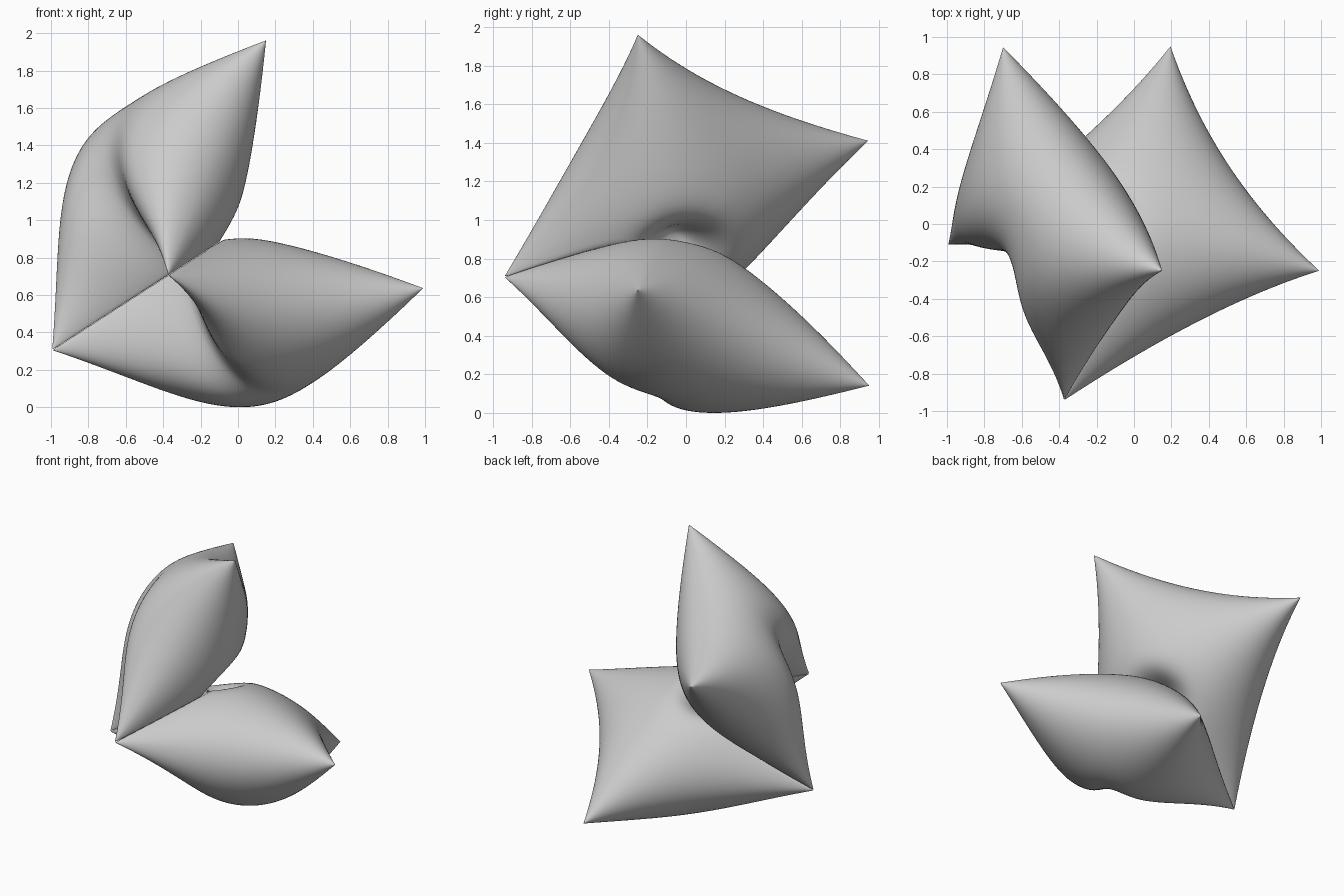
import bpy, bmesh
from math import cos, pi, sin, exp
from mathutils import Vector

if "Cube" in bpy.data.objects:
    bpy.data.objects.remove(bpy.data.objects["Cube"])

N = 64
# Mirror plane between seat and back
PN = Vector((0.645, 0, -1)).normalized()
PP = Vector((0, 0, 0.94))


def mirrored(p):
    return p - 2 * (p - PP).dot(PN) * PN


# Cushion corners: C-D is the folded hinge edge, A-B the free edge
C, D = Vector((-0.37, -0.94, 0.697)), Vector((-0.99, -0.11, 0.298))
FOLD = Vector((-0.28, -0.14, 0.75))          # middle of the hinge, tucked inwards
# Each cushion: A, B, then crease depth, width and falloff, then dimple depth and size
SEAT = (Vector((0.195, 0.95, 0.135)), Vector((0.99, -0.25, 0.63)),
        0.7, 0.11, 3.0, 0.45, 0.018)
BACK = (mirrored(Vector((-0.70, 0.945, 1.405))), mirrored(Vector((0.15, -0.25, 1.955))),
        0.82, 0.18, 1.6, 0.65, 0.03)


def cushion_point(spec, s, t, side):
    A, B, depth, width, fall, dimple, size = spec
    up = (B - C).cross(D - C).normalized()
    up = up if up.z > 0 else -up
    u, v = (1 - cos(pi * s)) / 2, (1 - cos(pi * t)) / 2
    # middle sheet with slightly drawn-in edges
    uu = u + 0.06 * (1 - 2 * u) * 4 * v * (1 - v)
    vv = v - 0.06 * v * 4 * u * (1 - u)
    p = C.lerp(D, uu).lerp(B.lerp(A, uu), vv)
    # hinge edge buckled inwards
    p += (FOLD - (C + D) / 2) * (1 - abs(2 * u - 1) ** 1.3) * (1 - v) ** 2.5
    # inflation, with a crease below the fold and a dimple on the inner face
    h = max(0, sin(pi * s) * sin(pi * t))
    if side < 0:
        h *= 0.445 * (1 - depth * exp(-((u - 0.5) / width) ** 2) * (1 - v) ** fall)
    else:
        h *= 0.43 * (1 - 0.33 * exp(-(v / 0.36) ** 2))
        h *= 1 - dimple * exp(-((u - 0.5) ** 2 + (v - 0.36) ** 2) / size)
    p += up * h * side
    # pressed flat where the two cushions touch
    d = (p - PP).dot(PN)
    if d < 0.001:
        p += PN * (0.001 - d)
    return p


def make_cushion(name, spec, transform, lift):
    bm = bmesh.new()
    sheets = {}
    for side in (1, -1):
        for i in range(N + 1):
            for j in range(N + 1):
                if side < 0 and (i in (0, N) or j in (0, N)):
                    sheets[side, i, j] = sheets[1, i, j]   # shared seam
                else:
                    p = transform(cushion_point(spec, i / N, j / N, side))
                    sheets[side, i, j] = bm.verts.new(p + lift)
    for side in (1, -1):
        for i in range(N):
            for j in range(N):
                q = [sheets[side, a, b] for a, b in
                     ((i, j), (i + 1, j), (i + 1, j + 1), (i, j + 1))]
                bm.faces.new(q if side > 0 else q[::-1])
    bmesh.ops.recalc_face_normals(bm, faces=bm.faces)
    me = bpy.data.meshes.new(name)
    bm.to_mesh(me)
    bm.free()
    for f in me.polygons:
        f.use_smooth = True
    ob = bpy.data.objects.new(name, me)
    bpy.context.collection.objects.link(ob)


# Rest the seat on the ground
low = min(cushion_point(SEAT, i / N, j / N, -1).z
          for i in range(N + 1) for j in range(N + 1))
lift = Vector((0, 0, -low))
make_cushion("seat_cushion", SEAT, lambda p: p, lift)
make_cushion("back_cushion", BACK, mirrored, lift)
